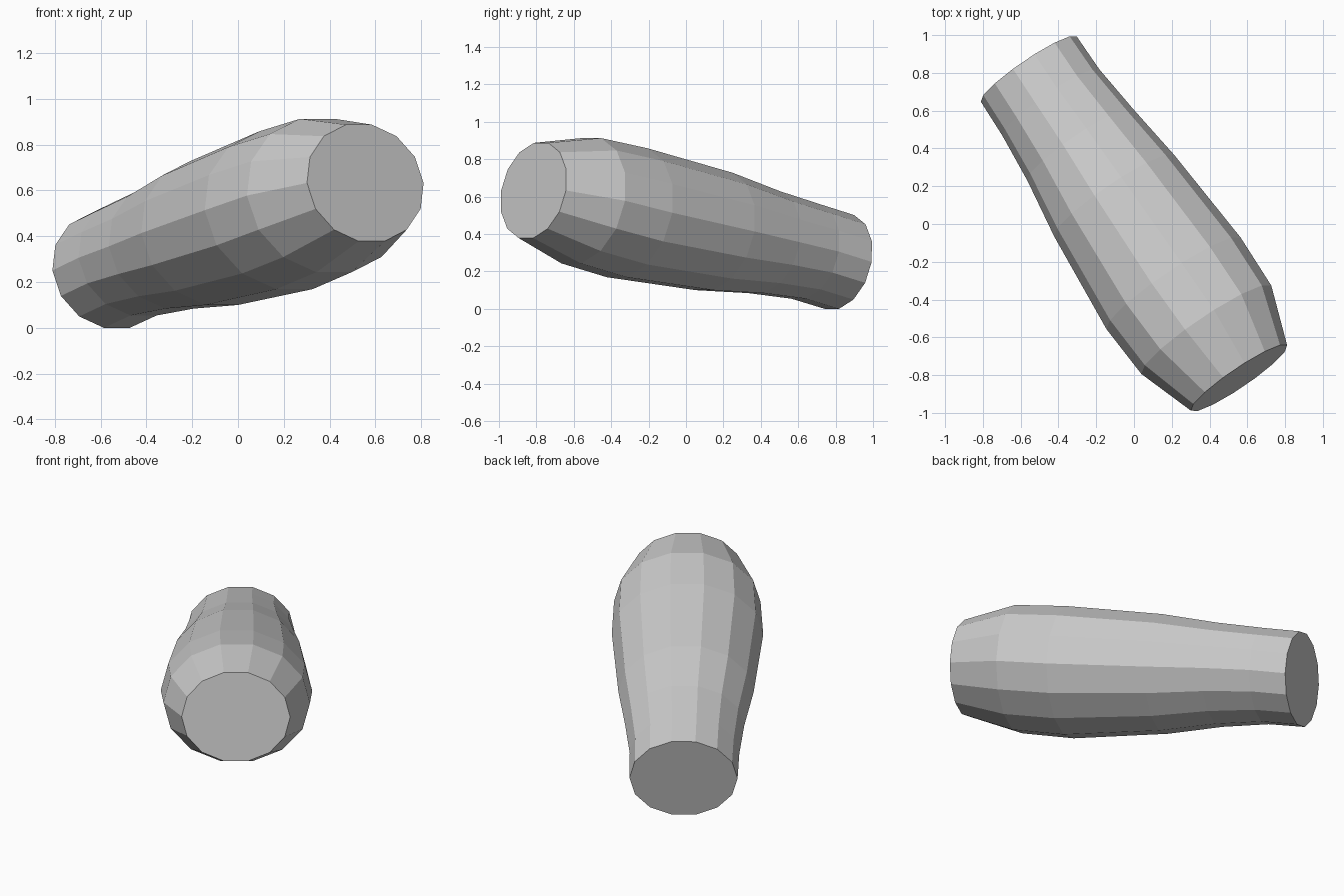
import bpy, bmesh
from math import cos, sin, pi
from mathutils import Vector

if "Cube" in bpy.data.objects:
    bpy.data.objects.remove(bpy.data.objects["Cube"])

SIDES = 14
# rings from the low back end to the raised front end: centre x, y, z, half width, half height
RINGS = [
    (-0.557, 0.82, 0.25, 0.307, 0.262),
    (-0.44, 0.643, 0.305, 0.311, 0.263),
    (-0.285, 0.42, 0.355, 0.338, 0.284),
    (-0.105, 0.15, 0.413, 0.384, 0.328),
    (0.21, -0.315, 0.513, 0.430, 0.360),
    (0.383, -0.56, 0.577, 0.416, 0.350),
    (0.556, -0.815, 0.632, 0.308, 0.266),
]

# tilted frame of the straight body axis
axis = (Vector(RINGS[-1][:3]) - Vector(RINGS[0][:3])).normalized()
side = Vector((0, 0, 1)).cross(axis).normalized()
up = axis.cross(side)

# tapered oval body
bm = bmesh.new()
loops = []
for x, y, z, w, h in RINGS:
    c = Vector((x, y, z))
    angles = [2 * pi * i / SIDES for i in range(SIDES)]
    loops.append([bm.verts.new(c + side * w * cos(a) + up * h * sin(a)) for a in angles])
for a, b in zip(loops, loops[1:]):
    for i in range(SIDES):
        j = (i + 1) % SIDES
        bm.faces.new((a[i], a[j], b[j], b[i]))

# flat end caps
bm.faces.new(loops[0][::-1])
bm.faces.new(loops[-1])
bmesh.ops.recalc_face_normals(bm, faces=bm.faces)

mesh = bpy.data.meshes.new("tapered_body")
bm.to_mesh(mesh)
bm.free()
body = bpy.data.objects.new("tapered_body", mesh)
bpy.context.collection.objects.link(body)

# rest on the ground
body.location.z = -min(v.co.z for v in mesh.vertices)
